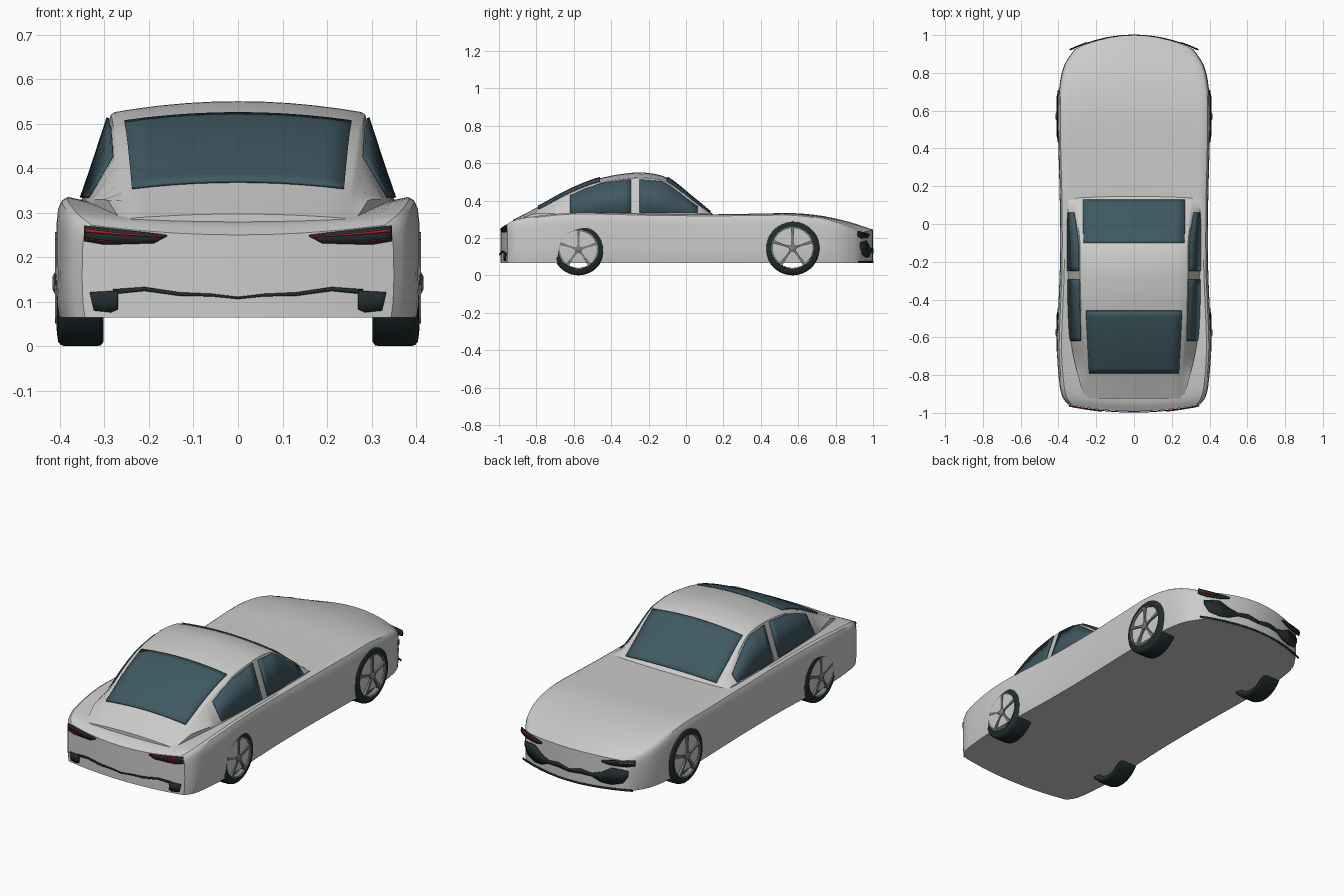
import bpy, bmesh, math
from mathutils import Matrix, Vector

if "Cube" in bpy.data.objects:
    bpy.data.objects.remove(bpy.data.objects["Cube"], do_unlink=True)


def material(name, rgb):
    m = bpy.data.materials.new(name)
    m.use_nodes = True
    m.diffuse_color = (*rgb, 1)
    m.node_tree.nodes["Principled BSDF"].inputs["Base Color"].default_value = (*rgb, 1)
    return m


PAINT = material("silver paint", (0.6, 0.6, 0.59))
GLASS = material("tinted glass", (0.05, 0.1, 0.125))
BLACK = material("black trim", (0.015, 0.025, 0.027))
RED = material("red lamp", (0.5, 0.012, 0.015))
METAL = material("wheel metal", (0.2, 0.21, 0.21))


def finish(name, bm, mat, thick=0, mirror=False, angle=35):
    bmesh.ops.recalc_face_normals(bm, faces=bm.faces[:])
    mesh = bpy.data.meshes.new(name)
    bm.to_mesh(mesh)
    bm.free()
    mesh.materials.append(mat)
    ob = bpy.data.objects.new(name, mesh)
    bpy.context.collection.objects.link(ob)
    if thick:
        mod = ob.modifiers.new("Thickness", 'SOLIDIFY')
        mod.thickness, mod.offset = thick, 0
    if mirror:
        ob.modifiers.new("Mirror", 'MIRROR').use_mirror_merge = False
    bpy.ops.object.select_all(action='DESELECT')
    ob.select_set(True)
    bpy.context.view_layer.objects.active = ob
    bpy.ops.object.shade_smooth_by_angle(angle=math.radians(angle))
    return ob


def curve(table, y):
    """Smooth interpolation of table rows keyed by their first value."""
    n = len(table)
    i = max(0, min(n - 2, sum(row[0] <= y for row in table) - 1))
    a, b = table[i], table[i + 1]
    h = b[0] - a[0]
    t = min(1, max(0, (y - a[0]) / h))

    def slope(k, c):
        p, q = table[max(k - 1, 0)], table[min(k + 1, n - 1)]
        return (q[c] - p[c]) / (q[0] - p[0])
    return [(2*t**3 - 3*t**2 + 1) * a[c] + (t**3 - 2*t**2 + t) * h * slope(i, c)
            + (3*t**2 - 2*t**3) * b[c] + (t**3 - t**2) * h * slope(i + 1, c)
            for c in range(1, len(a))]


def stations(table, n):
    """Table keys with n even steps between neighbours."""
    keys = [r[0] for r in table]
    return [a + (b - a) * k / n for a, b in zip(keys, keys[1:]) for k in range(n)] + keys[-1:]


def loft(bm, rings):
    rows = [[bm.verts.new(p) for p in r] for r in rings]
    for r, s in zip(rows, rows[1:]):
        for j in range(len(r) - 1):
            bm.faces.new((r[j], r[j + 1], s[j + 1], s[j]))
    return rows


def both_sides(half):
    return half + [(-x, y, z) for x, y, z in reversed(half[:-1])]


# Body: y, half width, centre height, shoulder height, end bulge
FLOOR = 0.065
BODY = [(-0.955, 0.35, 0.25, 0.272, -0.037), (-0.92, 0.377, 0.275, 0.292, -0.025),
        (-0.86, 0.393, 0.285, 0.308, -0.01), (-0.7, 0.407, 0.29, 0.328, 0),
        (-0.575, 0.407, 0.29, 0.335, 0), (-0.4, 0.399, 0.29, 0.333, 0),
        (-0.2, 0.392, 0.3, 0.328, 0), (0.12, 0.393, 0.325, 0.325, 0),
        (0.4, 0.4, 0.33, 0.327, 0), (0.57, 0.402, 0.333, 0.328, 0),
        (0.72, 0.396, 0.318, 0.308, 0.008), (0.84, 0.37, 0.285, 0.27, 0.035),
        (0.925, 0.315, 0.245, 0.226, 0.075)]


def body_ring(s):
    w, zc, zs, b = curve(BODY, s)
    pts = [(0.982, FLOOR), (0.995, 0.1), (1, 0.15), (0.998, zs - 0.055),
           (0.99, zs - 0.025), (0.97, zs - 0.007), (0.94, zs)]
    pts += [(u, zc + (zs - zc) * u * u / 0.88) for u in (0.86, 0.75, 0.6, 0.4, 0.2, 0)]
    return both_sides([(w * u, s + b * (1 - u * u), z) for u, z in pts])


bm = bmesh.new()
rows = loft(bm, [body_ring(s) for s in stations(BODY, 3)])
outline = []
for row in (rows[0], rows[-1]):
    # End walls drop straight from the top edge to the floor
    inner = row[7:-7]
    low = [bm.verts.new((v.co.x, v.co.y, FLOOR)) for v in inner]
    for j in range(len(inner) - 1):
        bm.faces.new((inner[j], inner[j + 1], low[j + 1], low[j]))
    bm.faces.new(row[:8] + [low[0]])
    bm.faces.new(row[-8:] + [low[-1]])
    outline.append(low)
bm.faces.new([r[0] for r in rows] + outline[1] + [r[-1] for r in reversed(rows)] + outline[0][::-1])
finish("body_shell", bm, PAINT)

# Cabin: y, roof centre height, roof edge height, edge half width, belt half width
BELT = 0.33
CABIN = [(-0.925, 0.297, 0.287, 0.247, 0.262), (-0.79, 0.366, 0.349, 0.258, 0.3),
         (-0.62, 0.457, 0.437, 0.272, 0.335), (-0.46, 0.519, 0.497, 0.28, 0.345),
         (-0.28, 0.549, 0.523, 0.285, 0.348), (-0.17, 0.543, 0.519, 0.285, 0.35),
         (-0.09, 0.515, 0.494, 0.287, 0.35), (0.03, 0.42, 0.404, 0.3, 0.35),
         (0.13, 0.338, 0.33, 0.312, 0.345), (0.165, 0.312, 0.308, 0.315, 0.335)]


def cabin_ring(y):
    zc, ze, we, wb = curve(CABIN, y)
    half = [(wb, y, 0.265), (wb, y, min(BELT, ze - 0.006)), (we, y, ze - 0.004)]
    half += [(we * v, y, ze + (zc - ze) * (1 - v * v)) for v in (0.97, 0.8, 0.6, 0.4, 0.2, 0)]
    return both_sides(half)


bm = bmesh.new()
rows = loft(bm, [cabin_ring(y) for y in stations(CABIN, 4)])
bm.faces.new(rows[0])
bm.faces.new(rows[-1])
finish("cabin_shell", bm, PAINT)


# Front and rear glass follow the roof surface
def roof_glass(name, y0, y1, half0, half1, n=12):
    def point(u, t):
        y = y0 + (y1 - y0) * t
        x = u * (half0 + (half1 - half0) * t)
        zc, ze, we, wb = curve(CABIN, y)
        return (x, y, ze + (zc - ze) * (1 - (x / we) ** 2) + 0.004)
    bm = bmesh.new()
    loft(bm, [[point(j / 5 - 1, i / n) for j in range(11)] for i in range(n + 1)])
    finish(name, bm, GLASS, 0.006)


roof_glass("windscreen", -0.1, 0.128, 0.268, 0.27)
roof_glass("rear_window", -0.79, -0.46, 0.238, 0.255)


# Thin plates: columns of (position, low, high) laid on a surface
def plate(name, cols, place, mat, mirror=True, n=4):
    path = [[p + (q - p) * k / n for p, q in zip(a, b)]
            for a, b in zip(cols, cols[1:]) for k in range(n)] + [cols[-1]]
    bm = bmesh.new()
    loft(bm, [[place(a, lo), place(a, hi)] for a, lo, hi in path])
    finish(name, bm, mat, 0.005, mirror)


def on_side(y, z):
    zc, ze, we, wb = curve(CABIN, y)
    t = (z - BELT) / max(ze - BELT, 0.01)
    return (wb + (we - wb) * t + 0.004, y, z)


def on_rear(x, z, gap=0.004):
    return (x, -0.992 + 0.037 * (x / 0.35) ** 2 - gap, z)


def on_front(x, z, gap=0.006):
    return (x, 0.994 - 0.075 * (x / 0.33) ** 2 + gap, z)


def proud(place):
    return lambda x, z: place(x, z, 0.008)


plate("rear_side_window", [(-0.62, 0.334, 0.427), (-0.54, 0.334, 0.464), (-0.45, 0.334, 0.493),
                           (-0.295, 0.334, 0.513)], on_side, GLASS)
plate("front_side_window", [(-0.248, 0.334, 0.513), (-0.13, 0.334, 0.502), (-0.09, 0.334, 0.482),
                            (0.06, 0.334, 0.37)], on_side, GLASS)

# Rear lamps, vents and bumper line
plate("tail_lamp", [(0.16, 0.246, 0.25), (0.19, 0.231, 0.254), (0.3, 0.228, 0.266),
                    (0.345, 0.236, 0.271)], on_rear, BLACK)
plate("tail_lamp_strip", [(0.17, 0.244, 0.247), (0.28, 0.251, 0.256), (0.343, 0.256, 0.264)],
      proud(on_rear), RED)
plate("tail_lamp_lower_strip", [(0.27, 0.232, 0.235), (0.343, 0.239, 0.242)], proud(on_rear), RED)
plate("rear_vent", [(0.27, 0.083, 0.125), (0.285, 0.076, 0.124), (0.323, 0.08, 0.122),
                    (0.332, 0.118, 0.122)], on_rear, BLACK)
plate("rear_bumper_line", [(0, 0.106, 0.111), (0.06, 0.112, 0.118), (0.13, 0.113, 0.121),
                           (0.21, 0.124, 0.133), (0.28, 0.117, 0.128)], on_rear, BLACK)

# Nose lamps, grille and lip
plate("head_lamp", [(0.18, 0.21, 0.22), (0.22, 0.2, 0.225), (0.3, 0.198, 0.233),
                    (0.34, 0.208, 0.238)], on_front, BLACK)
plate("head_lamp_strip", [(0.25, 0.212, 0.217), (0.34, 0.218, 0.226)],
      lambda x, z: on_front(x, z, 0.01), RED)
plate("grille", [(0, 0.118, 0.135), (0.07, 0.125, 0.15), (0.13, 0.122, 0.14), (0.18, 0.1, 0.155),
                 (0.23, 0.095, 0.185), (0.285, 0.11, 0.18), (0.31, 0.15, 0.175)], on_front, BLACK)
plate("front_lip", [(0, 0.066, 0.075), (0.33, 0.068, 0.077)], on_front, BLACK, n=10)


# Wheels: turned tyre and rim, five twin spokes, hub
def turn(bm, profile, steps=40):
    rings = [[(x, r * math.cos(a), r * math.sin(a)) for r, x in profile + profile[:1]]
             for a in (math.tau * k / steps for k in range(steps + 1))]
    loft(bm, rings)
    bmesh.ops.remove_doubles(bm, verts=bm.verts[:], dist=0.0001)


def wheel(end, y, r):
    centre = Vector((0, y, r))
    bm = bmesh.new()
    turn(bm, [(r - 0.035, 0.31), (r - 0.01, 0.302), (r - 0.002, 0.308), (r, 0.32), (r, 0.388),
              (r - 0.003, 0.398), (r - 0.01, 0.404), (r - 0.033, 0.407)])
    bmesh.ops.translate(bm, verts=bm.verts[:], vec=centre)
    finish(end + "_tyres", bm, BLACK, mirror=True)

    bm = bmesh.new()
    inner = r - 0.034
    turn(bm, [(inner, 0.38), (inner, 0.408), (inner - 0.006, 0.406), (inner - 0.006, 0.38)])
    turn(bm, [(0.001, 0.39), (0.02, 0.39), (0.02, 0.412), (0.012, 0.416), (0.001, 0.416)], 40)
    for k in range(5):
        for side in (-1, 1):
            m = (Matrix.Rotation(math.tau * k / 5 + side * 0.08, 4, 'X')
                 @ Matrix.Translation((0.4, side * 0.004, inner / 2 + 0.004))
                 @ Matrix.Diagonal((0.021, 0.009, inner - 0.012, 1)))
            bmesh.ops.create_cube(bm, size=1, matrix=m)
    bmesh.ops.translate(bm, verts=bm.verts[:], vec=centre)
    finish(end + "_rims", bm, METAL, mirror=True)


wheel("front", 0.57, 0.146)
wheel("rear", -0.575, 0.138)
